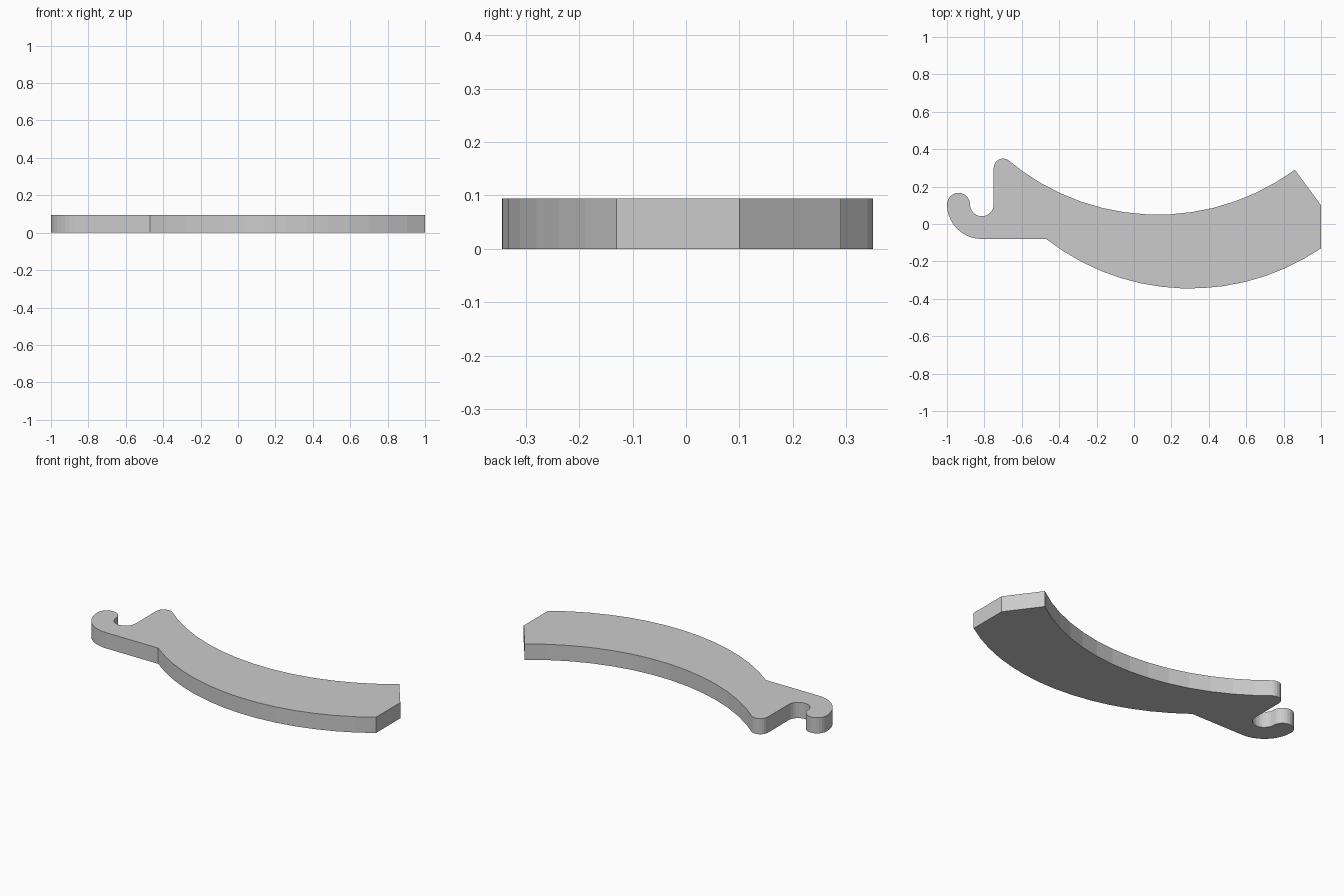
import bpy, bmesh
from math import radians, cos, sin, atan2, pi, hypot

if "Cube" in bpy.data.objects:
    bpy.data.objects.remove(bpy.data.objects["Cube"])

HEIGHT = 0.094


def arc(cx, cy, r, a0, a1, n):
    """Points on a circle from angle a0 to a1 (degrees)."""
    angles = [radians(a0 + (a1 - a0) * i / n) for i in range(n + 1)]
    return [(cx + r * cos(a), cy + r * sin(a)) for a in angles]


def bow(p, q, sag_y, n):
    """Upward-opening arc from p to q whose lowest point is at sag_y."""
    # find the centre x by bisection so both ends lie on one circle
    def radius(pt, cx):
        dy = pt[1] - sag_y
        return ((pt[0] - cx) ** 2 + dy * dy) / (2 * dy)
    lo, hi = sorted((p[0], q[0]))
    left, right = sorted((p, q))
    for _ in range(50):
        cx = (lo + hi) / 2
        if radius(left, cx) < radius(right, cx):
            lo = cx
        else:
            hi = cx
    r = radius(p, cx)
    cy = sag_y + r
    a0, a1 = (atan2(s[1] - cy, s[0] - cx) * 180 / pi for s in (p, q))
    return arc(cx, cy, r, a0, a1, n)


# Outline, counter-clockwise from the lower edge
outline = bow((-0.47, -0.08), (1.0, -0.13), -0.345, 14)        # lower curve
outline += [(1.0, 0.10)]                                       # blunt end
outline += bow((0.86, 0.29), (-0.60, 0.285), 0.05, 13)         # upper curve
outline += arc(-0.70, 0.30, 0.05, 52, 180, 8)                  # rounded horn
outline += arc(-0.8135, 0.105, 0.0635, 0, -180, 12)            # hook throat
outline += arc(-0.9385, 0.105, 0.0615, 0, 180, 12)[1:]         # hook tip
outline += arc(-0.815, 0.105, 0.185, 180, 270, 10)[1:]         # hook back

# Extrude the outline into a flat plate
bm = bmesh.new()
base = bm.faces.new([bm.verts.new((x, y, 0)) for x, y in outline])
top = bmesh.ops.extrude_face_region(bm, geom=[base], use_keep_orig=True)
bmesh.ops.translate(bm, vec=(0, 0, HEIGHT),
                    verts=[g for g in top["geom"] if isinstance(g, bmesh.types.BMVert)])
bmesh.ops.recalc_face_normals(bm, faces=bm.faces)
mesh = bpy.data.meshes.new("curved_hook_plate")
bm.to_mesh(mesh)
bm.free()
plate = bpy.data.objects.new("curved_hook_plate", mesh)
bpy.context.collection.objects.link(plate)
